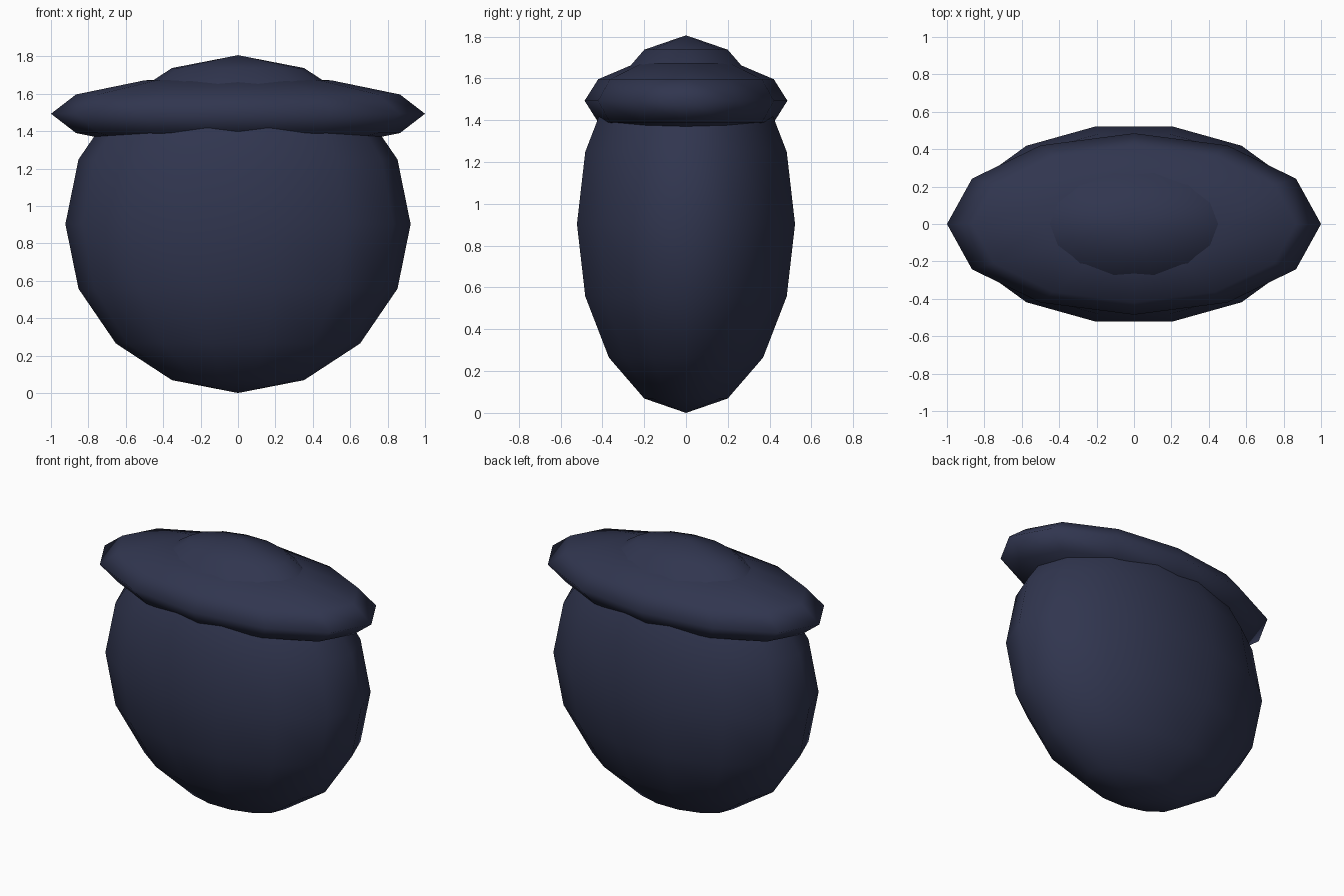
import bpy
import bmesh
from math import pi
from mathutils import Matrix

if "Cube" in bpy.data.objects:
    bpy.data.objects.remove(bpy.data.objects["Cube"])

mat = bpy.data.materials.new("dark_navy")
mat.diffuse_color = (0.03, 0.036, 0.078, 1.0)
mat.use_nodes = True
mat.node_tree.nodes["Principled BSDF"].inputs["Base Color"].default_value = mat.diffuse_color


def ellipsoid(name, segments, rings, radii, z):
    """Smooth low-poly ellipsoid with a vertex column on the +x / -x axis."""
    bm = bmesh.new()
    bmesh.ops.create_uvsphere(bm, u_segments=segments, v_segments=rings, radius=1)
    bm.transform(Matrix.Translation((0, 0, z))
                 @ Matrix.Diagonal((*radii, 1))
                 @ Matrix.Rotation(pi / 2, 4, 'Z'))
    for f in bm.faces:
        f.smooth = True
    mesh = bpy.data.meshes.new(name)
    bm.to_mesh(mesh)
    bm.free()
    mesh.materials.append(mat)
    obj = bpy.data.objects.new(name, mesh)
    bpy.context.collection.objects.link(obj)
    return obj


# Tall rounded body, whose crown pokes out above the brim
ellipsoid("body", 14, 8, (0.923, 0.535, 0.903), 0.903)
# Flattened brim around the top
ellipsoid("brim", 12, 6, (1.0, 0.485, 0.206), 1.493)
